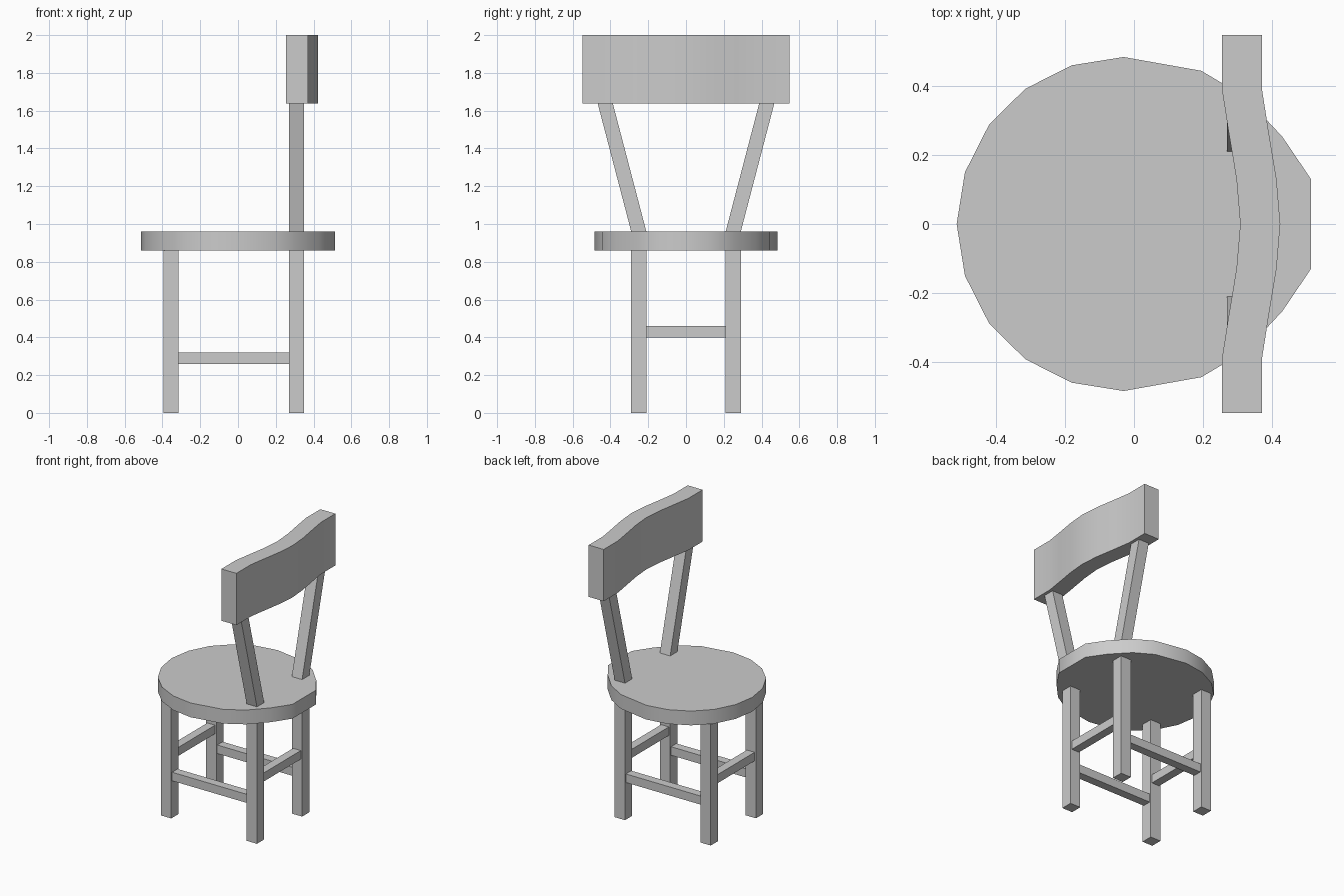
import bpy, bmesh
from math import radians

if "Cube" in bpy.data.objects:
    bpy.data.objects.remove(bpy.data.objects["Cube"])


def finish(name, bm):
    bmesh.ops.recalc_face_normals(bm, faces=bm.faces)
    mesh = bpy.data.meshes.new(name)
    bm.to_mesh(mesh)
    bm.free()
    ob = bpy.data.objects.new(name, mesh)
    bpy.context.collection.objects.link(ob)
    return ob


def smooth(ob):
    bpy.ops.object.select_all(action='DESELECT')
    ob.select_set(True)
    bpy.context.view_layer.objects.active = ob
    bpy.ops.object.shade_smooth_by_angle(angle=radians(40))


def prism(name, outline, z0, z1):
    bm = bmesh.new()
    face = bm.faces.new([bm.verts.new((x, y, z0)) for x, y in outline])
    new = bmesh.ops.extrude_face_region(bm, geom=[face], use_keep_orig=True)
    for v in new['geom']:
        if isinstance(v, bmesh.types.BMVert):
            v.co.z = z1
    return finish(name, bm)


def bar(name, x, y, z, top_shift=0.0):
    """Box from (min, max) ranges; the top end may lean sideways in y."""
    bm = bmesh.new()
    bmesh.ops.create_cube(bm, size=1)
    for v in bm.verts:
        top = v.co.z > 0
        v.co = (x[v.co.x > 0], y[v.co.y > 0] + (top_shift if top else 0), z[top])
    return finish(name, bm)


def around(x, y, half):
    return (x - half, x + half), (y - half, y + half)


# Seat: rounded disc, slightly flattened at the back
half = [(-0.49, 0.15), (-0.42, 0.288), (-0.315, 0.392), (-0.18, 0.46),
        (-0.03, 0.484), (0.195, 0.444), (0.32, 0.37), (0.43, 0.253), (0.513, 0.13)]
seat = [(-0.514, 0)] + half + [(x, -y) for x, y in reversed(half)]
smooth(prism("seat", seat, 0.86, 0.96))

# Legs and leaning back posts
FRONT, BACK, SIDE = -0.355, 0.31, 0.25
for side, s in (("left", 1), ("right", -1)):
    for end, lx in (("front", FRONT), ("back", BACK)):
        bar(f"{end}_leg_{side}", *around(lx, s * SIDE, 0.04), (0, 0.86))
    bar(f"back_post_{side}", *around(BACK, s * SIDE, 0.04), (0.96, 1.64), s * 0.178)
    # Side stretcher
    bar(f"side_stretcher_{side}", (FRONT + 0.04, BACK - 0.04),
        (s * SIDE - 0.03, s * SIDE + 0.03), (0.26, 0.32))

# Cross stretchers
for end, lx in (("front", FRONT), ("back", BACK)):
    bar(f"{end}_stretcher", (lx - 0.03, lx + 0.03), (-SIDE + 0.04, SIDE - 0.04), (0.40, 0.46))

# Backrest: bowed board with straight ends
curve = [(0.255, 0.548), (0.255, 0.39), (0.273, 0.275), (0.297, 0.13), (0.308, 0)]
front = curve + [(x, -y) for x, y in reversed(curve[:-1])]
smooth(prism("backrest", front + [(x + 0.116, y) for x, y in reversed(front)], 1.637, 2.0))
